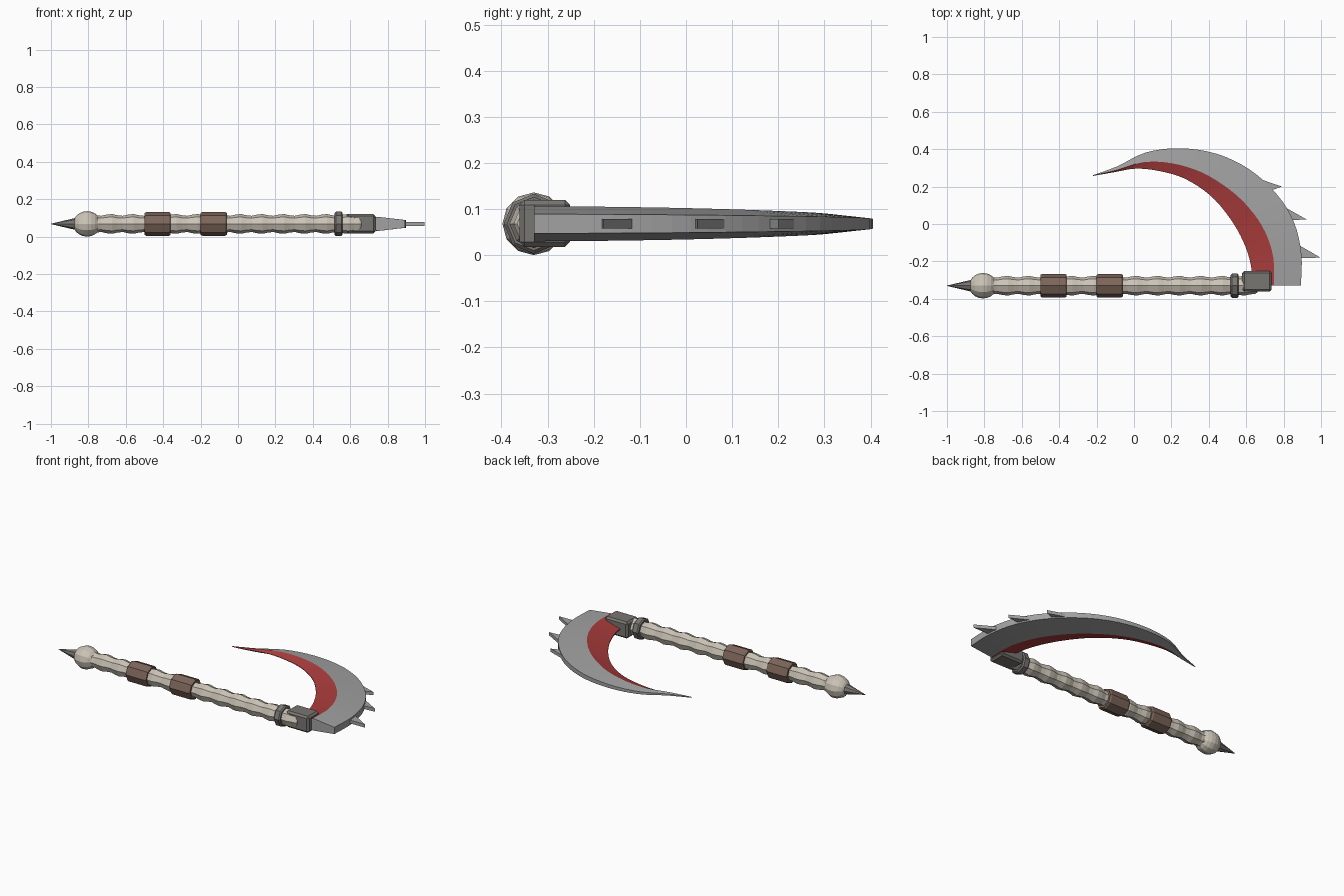
import bpy, bmesh, math
from mathutils import Vector

if "Cube" in bpy.data.objects:
    bpy.data.objects.remove(bpy.data.objects["Cube"])

CY, CZ = -0.33, 0.068   # handle axis


def material(name, rgb):
    m = bpy.data.materials.new(name)
    m.diffuse_color = (*rgb, 1)
    m.use_nodes = True
    m.node_tree.nodes["Principled BSDF"].inputs["Base Color"].default_value = m.diffuse_color
    return m


BONE = material("bone", (0.60, 0.55, 0.47))
LEATHER = material("leather", (0.20, 0.13, 0.10))
IRON = material("dark_iron", (0.19, 0.18, 0.17))
STEEL = material("steel", (0.36, 0.36, 0.36))
RED = material("red_edge", (0.40, 0.045, 0.045))


def finish(name, bm, *mats):
    bmesh.ops.recalc_face_normals(bm, faces=bm.faces)
    me = bpy.data.meshes.new(name)
    bm.to_mesh(me)
    bm.free()
    for m in mats:
        me.materials.append(m)
    ob = bpy.data.objects.new(name, me)
    bpy.context.collection.objects.link(ob)
    return ob


def skin(bm, rings, caps=True):
    """Bridge equal-sized closed rings of verts; returns the side faces by ring edge."""
    n = len(rings[0])
    out = []
    for a, b in zip(rings, rings[1:]):
        for j in range(n):
            k = (j + 1) % n
            out.append((j, bm.faces.new((a[j], a[k], b[k], b[j]))))
    if caps:
        bm.faces.new(rings[0])
        bm.faces.new(rings[-1])
    return out


def lathe_x(name, profile, sides, mat):
    """Turn (x, radius) stations around the handle axis."""
    bm = bmesh.new()
    rings = []
    for x, r in profile:
        rings.append([bm.verts.new((x, CY + r * math.cos(2 * math.pi * j / sides),
                                    CZ + r * math.sin(2 * math.pi * j / sides)))
                      for j in range(sides)])
    skin(bm, rings)
    return finish(name, bm, mat)


# Rippled bone shaft
period = 0.115
shaft = []
for i in range(50):
    x = -0.76 + i * period / 4
    if x > 0.66:
        break
    shaft.append((x, 0.048 + 0.005 * math.cos(2 * math.pi * (x - 0.01) / period)))
shaft.append((0.66, 0.036))
lathe_x("shaft", shaft, 8, BONE)

# Leather grips
for i, x in enumerate((-0.43, -0.13)):
    lathe_x(f"grip_wrap_{i + 1}", [(x - 0.07, 0.058), (x - 0.06, 0.064),
                                   (x + 0.06, 0.064), (x + 0.07, 0.058)], 8, LEATHER)

# Pommel knob and spike
knob = [(-0.807 - 0.075 * math.cos(math.pi * (i + 0.3) / 10.6),
         0.068 * math.sin(math.pi * (i + 0.3) / 10.6)) for i in range(11)]
lathe_x("pommel", knob, 12, BONE)
lathe_x("pommel_spike", [(-0.86, 0.034), (-1.0, 0.001)], 8, IRON)

# Collar and blade socket
lathe_x("collar", [(0.517, 0.058), (0.524, 0.065), (0.553, 0.065), (0.56, 0.058)], 8, IRON)
bpy.ops.mesh.primitive_cube_add(size=1, location=(0.657, -0.306, CZ + 0.001))
socket = bpy.context.object
socket.name = "blade_socket"
socket.scale = (0.157, 0.11, 0.102)
bpy.ops.object.transform_apply(location=False, rotation=False, scale=True)
socket.data.materials.append(IRON)
bev = socket.modifiers.new("bevel", "BEVEL")
bev.width, bev.segments = 0.011, 1


def spline(pts, t):
    """Catmull-Rom through pts, t in 0..1."""
    f = t * (len(pts) - 1)
    i = min(int(f), len(pts) - 2)
    u = f - i
    p = [Vector(pts[max(0, min(len(pts) - 1, i + d))]) for d in (-1, 0, 1, 2)]
    return 0.5 * (2 * p[1] + (p[2] - p[0]) * u + (2 * p[0] - 5 * p[1] + 4 * p[2] - p[3]) * u * u
                  + (3 * p[1] - p[0] - 3 * p[2] + p[3]) * u ** 3)


# Curved blade: spine, ridge and cutting edge lofted together
spine = [(0.892, -0.33), (0.895, -0.16), (0.855, 0.01), (0.765, 0.157), (0.62, 0.29),
         (0.44, 0.376), (0.24, 0.405), (0.06, 0.381), (-0.09, 0.308), (-0.22, 0.261)]
ridge = [(0.747, -0.33), (0.745, -0.18), (0.70, -0.04), (0.62, 0.08), (0.51, 0.185),
         (0.36, 0.277), (0.20, 0.325), (0.05, 0.33), (-0.09, 0.289), (-0.22, 0.259)]
edge = [(0.632, -0.33), (0.625, -0.22), (0.585, -0.095), (0.51, 0.035), (0.405, 0.155),
        (0.27, 0.243), (0.136, 0.283), (0.01, 0.296), (-0.105, 0.277), (-0.22, 0.257)]
bm = bmesh.new()
rings = []
N = 36
for i in range(N + 1):
    t = i / N
    h = 0.038 * (1 - 0.93 * t ** 1.6)
    s, r, e = (spline(c, t) for c in (spine, ridge, edge))
    loop = [(s, 0.55 * h), (r, h), (e, 0.08 * h), (e, -0.08 * h), (r, -h), (s, -0.55 * h)]
    rings.append([bm.verts.new((p.x, p.y, CZ + z)) for p, z in loop])
for j, f in skin(bm, rings):
    if j in (1, 2, 3):
        f.material_index = 1
finish("blade", bm, STEEL, RED)

# Three barbs on the spine of the blade
barbs = [((0.88, -0.112), (0.998, -0.18), (0.88, -0.182)),
         ((0.815, 0.085), (0.922, 0.025), (0.84, 0.02)),
         ((0.68, 0.238), (0.79, 0.2), (0.73, 0.178))]
for i, tri in enumerate(barbs):
    bm = bmesh.new()
    skin(bm, [[bm.verts.new((x, y, CZ + z)) for x, y in tri] for z in (-0.01, 0.01)])
    finish(f"spine_barb_{i + 1}", bm, STEEL)
